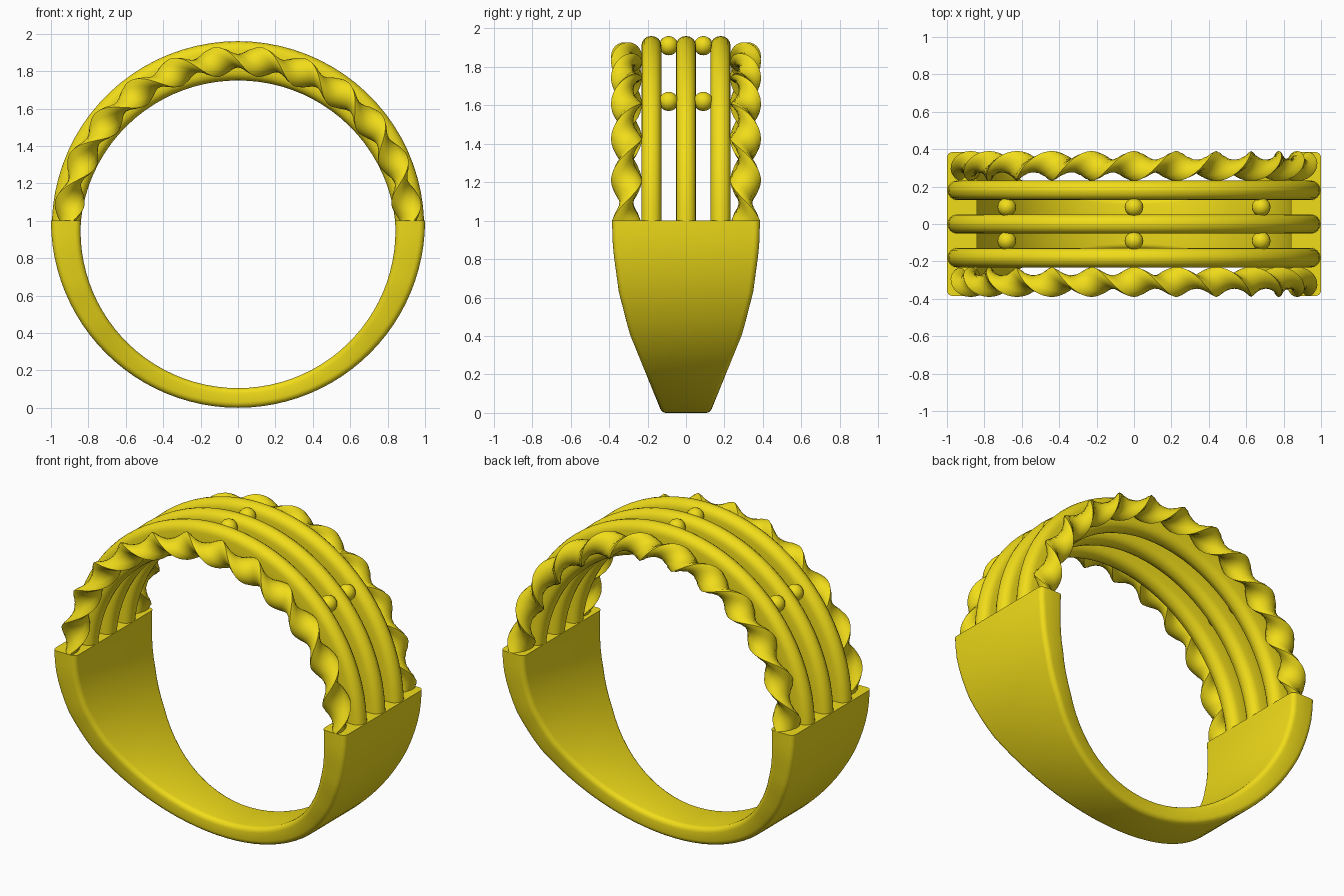
import bpy, bmesh, math
from mathutils import Vector

if "Cube" in bpy.data.objects:
    bpy.data.objects.remove(bpy.data.objects["Cube"])

gold = bpy.data.materials.new("gold")
gold.diffuse_color = (0.88, 0.72, 0.01, 1)
gold.use_nodes = True
gold.node_tree.nodes["Principled BSDF"].inputs["Base Color"].default_value = gold.diffuse_color
CENTER_Z = 1.0


def finish(obj, angle=40):
    obj.data.materials.append(gold)
    bpy.ops.object.select_all(action='DESELECT')
    obj.select_set(True)
    bpy.context.view_layer.objects.active = obj
    bpy.ops.object.shade_smooth_by_angle(angle=math.radians(angle))


def rounded_rect(hr, hy, r, n=4):
    """Profile points (radial, y) of a rectangle with rounded corners."""
    pts = []
    for k, (sr, sy) in enumerate([(1, 1), (-1, 1), (-1, -1), (1, -1)]):
        for i in range(n + 1):
            a = math.pi / 2 * (k + i / n)
            pts.append((sr * (hr - r) + r * math.cos(a), sy * (hy - r) + r * math.sin(a)))
    return pts


def sweep(name, start, end, steps, section):
    """Sweep section(angle) -> (radius, y, profile) around the finger axis, capped at the ends."""
    bm = bmesh.new()
    loops = []
    for i in range(steps + 1):
        a = math.radians(start + (end - start) * i / steps)
        radius, y, profile = section(a)
        loops.append([bm.verts.new(((radius + u) * math.cos(a), y + v,
                                    CENTER_Z + (radius + u) * math.sin(a))) for u, v in profile])
    n = len(loops[0])
    for p, q in zip(loops, loops[1:]):
        for j in range(n):
            bm.faces.new((p[j], p[(j + 1) % n], q[(j + 1) % n], q[j]))
    bm.faces.new(loops[0])
    bm.faces.new(loops[-1])
    bmesh.ops.remove_doubles(bm, verts=bm.verts, dist=1e-5)
    bmesh.ops.recalc_face_normals(bm, faces=bm.faces)
    mesh = bpy.data.meshes.new(name)
    bm.to_mesh(mesh)
    bm.free()
    obj = bpy.data.objects.new(name, mesh)
    bpy.context.collection.objects.link(obj)
    finish(obj)


# Tapered lower band: half width looked up by height
WIDTHS = [(0.0, 0.135), (0.1, 0.175), (0.2, 0.215), (0.4, 0.295), (0.62, 0.35), (0.85, 0.38), (1.0, 0.385)]


def band_section(a):
    z = 1 + math.sin(a)
    hy = WIDTHS[-1][1]
    for (z0, w0), (z1, w1) in zip(WIDTHS, WIDTHS[1:]):
        if z0 <= z <= z1:
            hy = w0 + (w1 - w0) * (z - z0) / (z1 - z0)
            break
    thick = 0.16 + 0.055 * math.sin(a)
    return 1 - thick / 2, 0, rounded_rect(thick / 2, hy, 0.03)


sweep("lower_band", 180, 360, 48, band_section)

# Three smooth rails over the top, deeper towards the crown
def rail_section(y):
    def section(a):
        s = math.sin(a)
        outer, inner = 0.995 - 0.035 * s, 0.84 - 0.09 * s
        return (outer + inner) / 2, y, rounded_rect((outer - inner) / 2, 0.052, 0.05)
    return section


for label, y in (("front", -0.18), ("middle", 0), ("back", 0.18)):
    sweep(label + "_rail", 0, 180, 40, rail_section(y))

# Twisted ribbons along both edges
def twist_section(side):
    def section(a):
        turn = side * (a - math.pi / 2) * 180 / 15.3
        c, s = math.cos(turn), math.sin(turn)
        profile = []
        for i in range(12):
            t = 2 * math.pi * i / 12
            v, u = 0.08 * math.cos(t), 0.036 * math.sin(t)
            profile.append((u * c + v * s, v * c - u * s))
        return 0.91 - 0.055 * math.sin(a), side * 0.31, profile
    return section


for label, side in (("front", -1), ("back", 1)):
    sweep(label + "_twist", 0, 180, 150, twist_section(side))

# Small beads between the rails
for x, z in ((-0.68, 1.62), (0, 1.91), (0.68, 1.62)):
    for y in (-0.09, 0.09):
        bpy.ops.mesh.primitive_uv_sphere_add(segments=16, ring_count=10, radius=0.05, location=(x, y, z))
        bead = bpy.context.object
        bead.name = "bead"
        finish(bead, 60)
